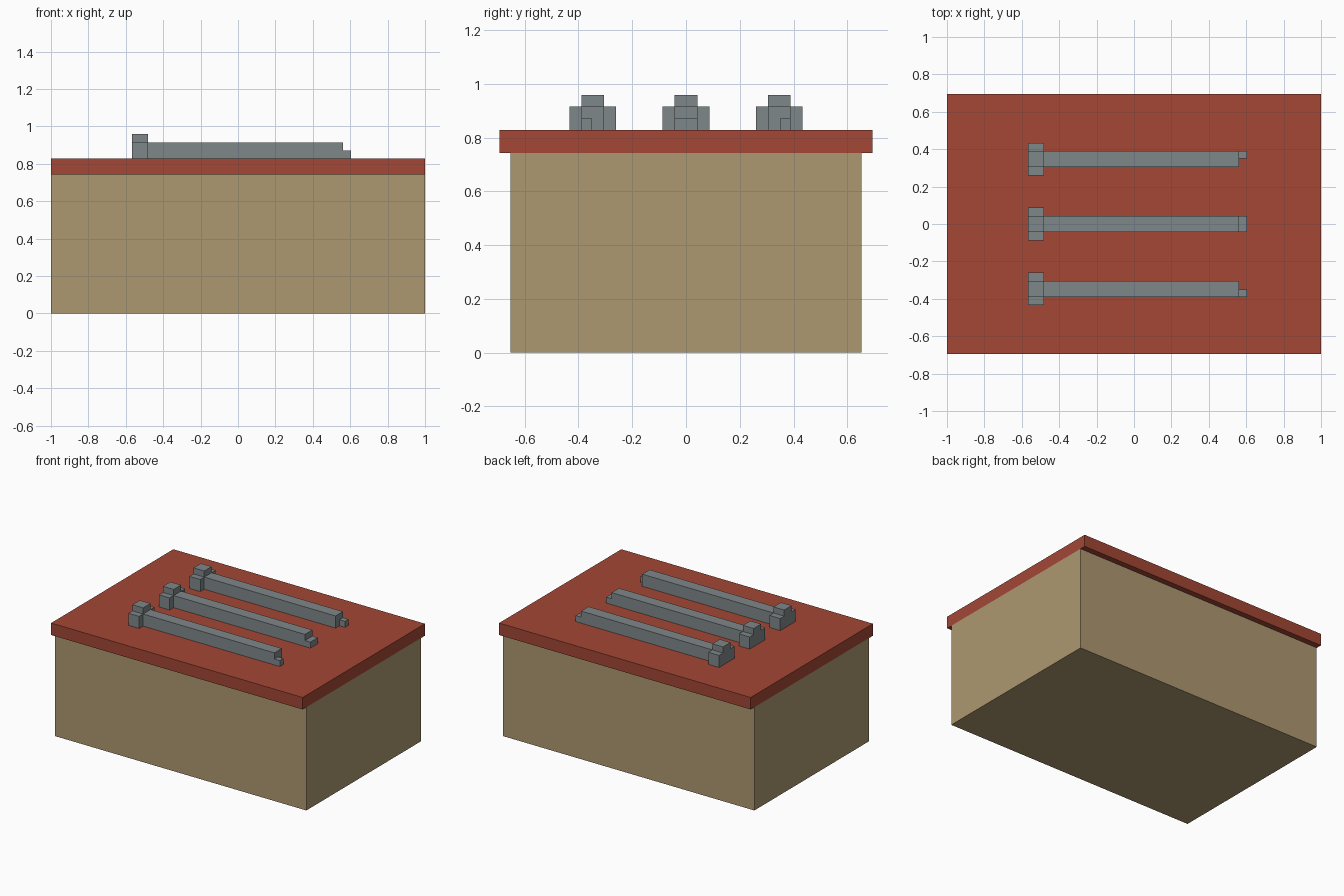
import bpy

if "Cube" in bpy.data.objects:
    bpy.data.objects.remove(bpy.data.objects["Cube"])


def srgb(*rgb):
    return [((c / 255 + 0.055) / 1.055) ** 2.4 for c in rgb] + [1.0]


def material(name, *rgb):
    m = bpy.data.materials.new(name)
    m.diffuse_color = srgb(*rgb)
    m.use_nodes = True
    m.node_tree.nodes["Principled BSDF"].inputs["Base Color"].default_value = m.diffuse_color
    return m


tan = material("tan", 174, 152, 113)
red = material("brick red", 163, 71, 53)
grey = material("steel grey", 127, 135, 138)


def box(name, mat, x, y, z):
    """Box from (min, max) ranges on each axis."""
    lo, hi = zip(x, y, z)
    verts = [(a, b, c) for a in (lo[0], hi[0]) for b in (lo[1], hi[1]) for c in (lo[2], hi[2])]
    faces = [(0, 1, 3, 2), (4, 6, 7, 5), (0, 4, 5, 1), (2, 3, 7, 6), (0, 2, 6, 4), (1, 5, 7, 3)]
    mesh = bpy.data.meshes.new(name)
    mesh.from_pydata(verts, [], faces)
    mesh.materials.append(mat)
    obj = bpy.data.objects.new(name, mesh)
    bpy.context.collection.objects.link(obj)
    return obj


TOP = 0.828  # upper face of the lid

# Crate body and overhanging lid
box("crate_body", tan, (-1, 1), (-0.652, 0.652), (0, 0.742))
box("lid", red, (-1, 1), (-0.694, 0.694), (0.742, TOP))

# Three bars lying on the lid, each with a cross-shaped head and a stepped tip
for label, cy, tip in (("front", -0.347, (-0.042, -0.002)),
                       ("middle", 0.0, (-0.042, 0.042)),
                       ("back", 0.347, (0.002, 0.042))):
    box(label + "_bar", grey, (-0.482, 0.562), (cy - 0.042, cy + 0.042), (TOP, 0.915))
    box(label + "_bar_tip", grey, (0.562, 0.605), (cy + tip[0], cy + tip[1]), (TOP, 0.871))
    box(label + "_head_centre", grey, (-0.567, -0.482), (cy - 0.042, cy + 0.042), (TOP, 0.959))
    for side, a, b in (("near", -0.087, -0.042), ("far", 0.042, 0.087)):
        box(f"{label}_head_{side}_wing", grey, (-0.567, -0.482), (cy + a, cy + b), (TOP, 0.915))
